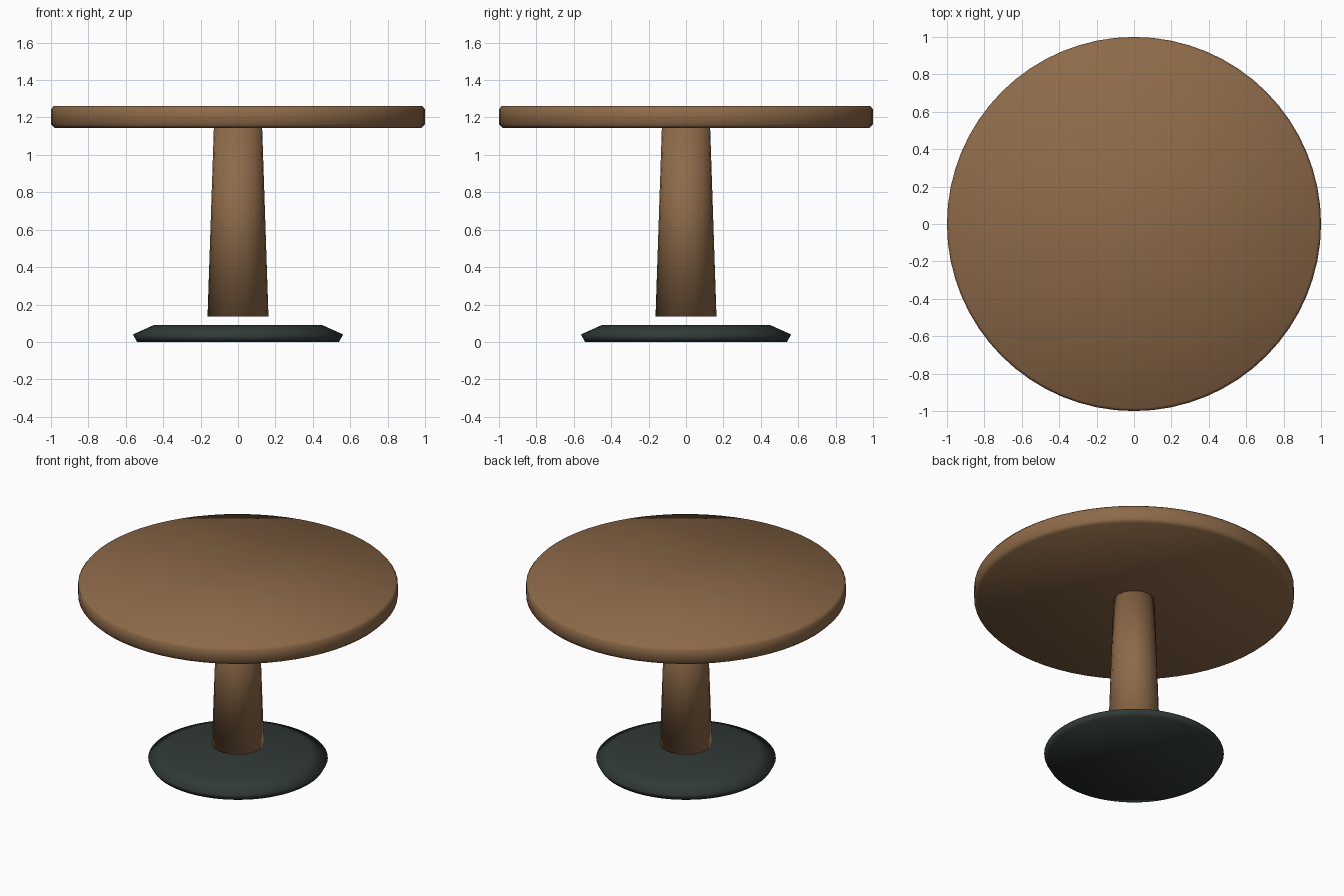
import bpy, bmesh, math

if "Cube" in bpy.data.objects:
    bpy.data.objects.remove(bpy.data.objects["Cube"])


def material(name, rgb):
    m = bpy.data.materials.new(name)
    m.diffuse_color = (*rgb, 1)
    m.use_nodes = True
    m.node_tree.nodes["Principled BSDF"].inputs["Base Color"].default_value = m.diffuse_color
    return m


wood = material("brown wood", (0.27, 0.145, 0.066))
metal = material("dark green metal", (0.03, 0.042, 0.039))


def turned(name, profile, sides, mat):
    """Stack rings from (radius, z) pairs, cap both ends and shade smooth."""
    bm = bmesh.new()
    rings = []
    for r, z in profile:
        rings.append([bm.verts.new((r * math.cos(2 * math.pi * i / sides),
                                    r * math.sin(2 * math.pi * i / sides), z))
                      for i in range(sides)])
    for low, high in zip(rings, rings[1:]):
        for i in range(sides):
            j = (i + 1) % sides
            bm.faces.new((low[i], low[j], high[j], high[i]))
    bm.faces.new(rings[0][::-1])
    bm.faces.new(rings[-1])
    for f in bm.faces:
        f.smooth = True
    mesh = bpy.data.meshes.new(name)
    bm.to_mesh(mesh)
    bm.free()
    mesh.materials.append(mat)
    ob = bpy.data.objects.new(name, mesh)
    bpy.context.collection.objects.link(ob)
    return ob


# Round top with eased edges
turned("table_top", [(0.98, 1.143), (1.0, 1.163), (1.0, 1.243), (0.985, 1.262)], 64, wood)

# Tapered column, floating just above the foot
turned("column", [(0.163, 0.135), (0.129, 1.15)], 20, wood)

# Chamfered round foot
turned("foot", [(0.54, 0.0), (0.562, 0.04), (0.45, 0.09)], 64, metal)
